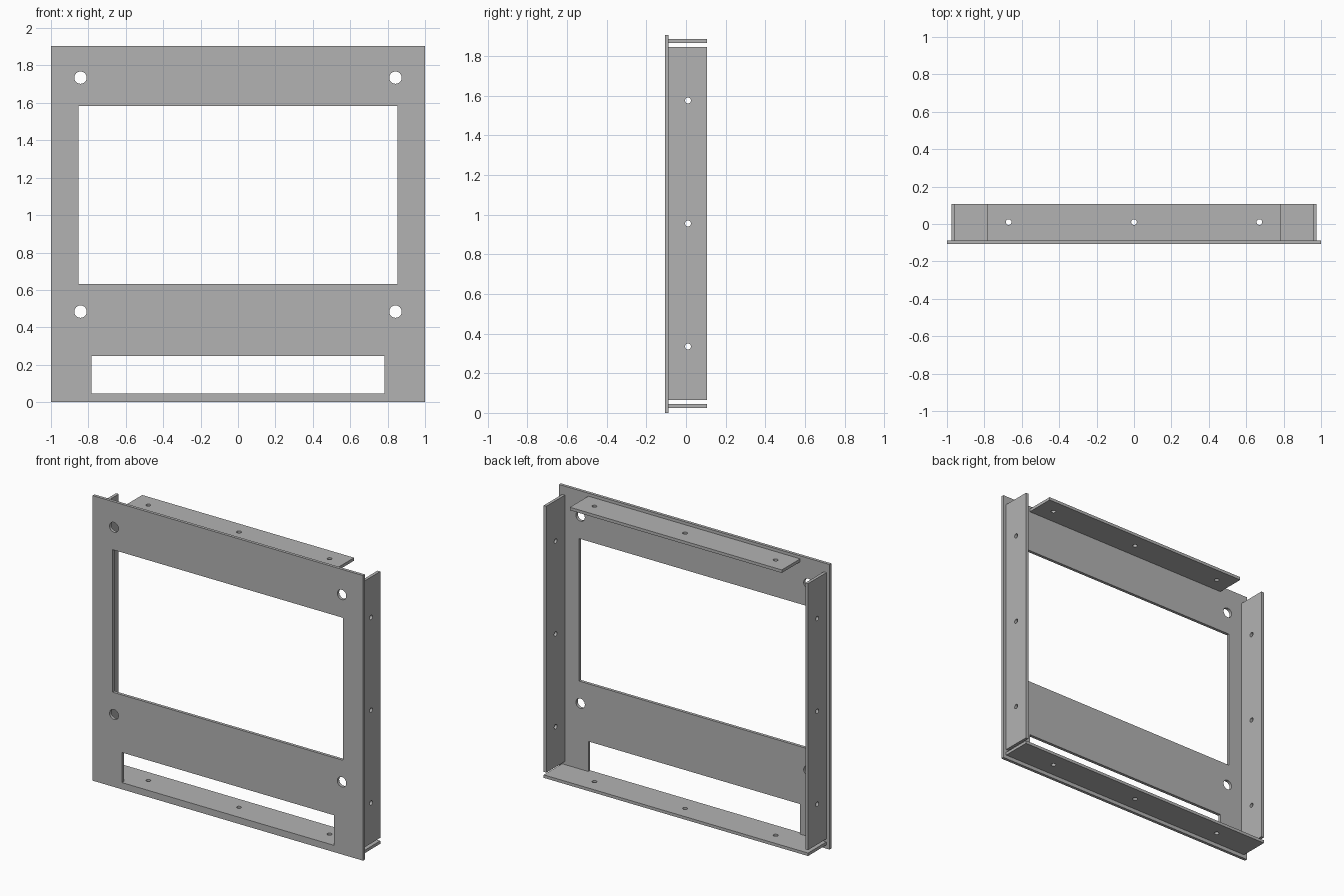
import bpy, bmesh, math
from mathutils import Matrix, Vector

cube = bpy.data.objects.get("Cube")
if cube:
    bpy.data.objects.remove(cube, do_unlink=True)

T = 0.02            # sheet thickness
FRONT, BACK = -0.107, 0.107
HEIGHT = 1.905
MID_Z = 0.955

grey = bpy.data.materials.new("plain grey")
grey.use_nodes = True
COLOR = (0.45, 0.45, 0.45, 1)
grey.diffuse_color = COLOR
grey.node_tree.nodes["Principled BSDF"].inputs["Base Color"].default_value = COLOR


def rect(x0, x1, y0, y1):
    return [(x0, y0), (x1, y0), (x1, y1), (x0, y1)]


def circle(x, y, r, n=32):
    return [(x + r * math.cos(math.tau * i / n), y + r * math.sin(math.tau * i / n))
            for i in range(n)]


def sheet(name, outline, holes, u, v, center):
    """Flat plate from an outline with holes; u and v are its in-plane axes."""
    curve = bpy.data.curves.new(name + "_profile", "CURVE")
    curve.dimensions = "2D"
    curve.fill_mode = "BOTH"
    curve.extrude = T / 2
    for loop in [outline] + holes:
        spline = curve.splines.new("POLY")
        spline.points.add(len(loop) - 1)
        for p, (x, y) in zip(spline.points, loop):
            p.co = (x, y, 0, 1)
        spline.use_cyclic_u = True
    temp = bpy.data.objects.new(name + "_profile", curve)
    bpy.context.collection.objects.link(temp)
    bpy.context.view_layer.update()
    graph = bpy.context.evaluated_depsgraph_get()
    mesh = bpy.data.meshes.new_from_object(temp.evaluated_get(graph))
    bpy.data.objects.remove(temp, do_unlink=True)
    bpy.data.curves.remove(curve)

    # Place the plate in space and tidy it into one closed solid
    u, v = Vector(u), Vector(v)
    place = Matrix((u, v, u.cross(v))).transposed().to_4x4()
    place.translation = center
    bm = bmesh.new()
    bm.from_mesh(mesh)
    bm.transform(place)
    bmesh.ops.remove_doubles(bm, verts=bm.verts, dist=0.0001)
    bmesh.ops.recalc_face_normals(bm, faces=bm.faces)
    for f in bm.faces:
        f.smooth = False
    bm.to_mesh(mesh)
    bm.free()
    mesh.name = name
    mesh.materials.clear()
    mesh.materials.append(grey)
    obj = bpy.data.objects.new(name, mesh)
    bpy.context.collection.objects.link(obj)
    return obj


X, Y, Z = (1, 0, 0), (0, 1, 0), (0, 0, 1)

# Front panel with two windows and four mounting holes
panel_holes = [rect(-0.853, 0.853, 0.631, 1.583), rect(-0.783, 0.783, 0.045, 0.246)]
panel_holes += [circle(sx * 0.842, z, 0.033) for sx in (-1, 1) for z in (0.484, 1.735)]
sheet("front_panel", rect(-1, 1, 0, HEIGHT), panel_holes, X, Z, (0, FRONT + T / 2, 0))

# Side flanges, each with three screw holes
y0 = FRONT + T
for side, sx in (("right", -1), ("left", 1)):
    screws = [circle(0.01, MID_Z + d, 0.015, 24) for d in (-0.62, 0, 0.62)]
    sheet(side + "_flange", rect(y0, BACK, 0.065, 1.845), screws, Y, Z,
          (sx * 0.967, 0, 0))

# Top and bottom flanges, the top one shorter
for name, half, z in (("top_flange", 0.783, 1.875), ("bottom_flange", 0.977, 0.035)):
    screws = [circle(x, 0.01, 0.015, 24) for x in (-0.67, 0, 0.67)]
    sheet(name, rect(-half, half, y0, BACK), screws, X, Y, (0, 0, z))
